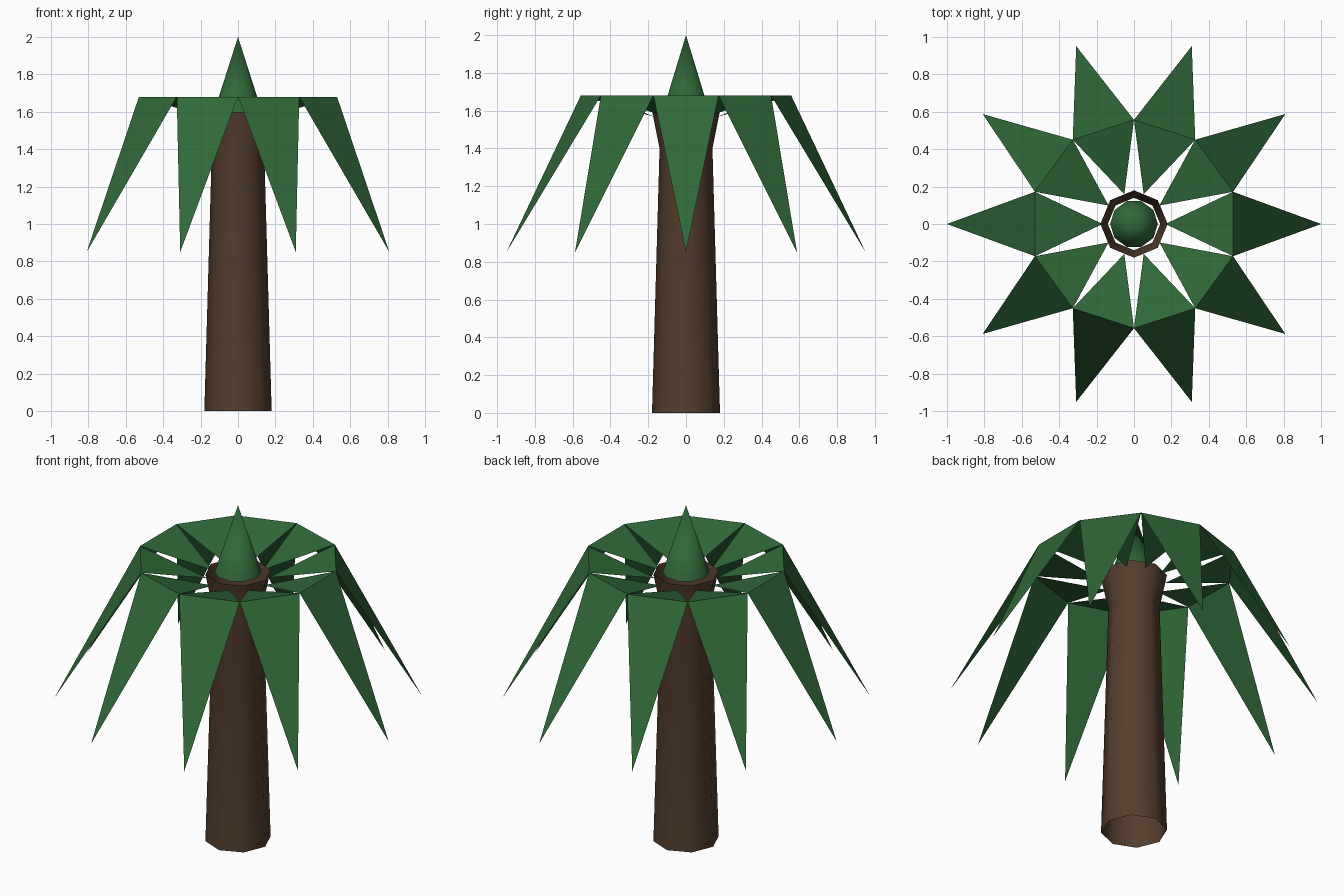
import bpy
from math import cos, sin, pi

if "Cube" in bpy.data.objects:
    bpy.data.objects.remove(bpy.data.objects["Cube"])


def material(name, rgb):
    m = bpy.data.materials.new(name)
    m.diffuse_color = (*rgb, 1)
    m.use_nodes = True
    m.node_tree.nodes["Principled BSDF"].inputs["Base Color"].default_value = m.diffuse_color
    return m


def add_object(name, verts, faces, mat, smooth=False):
    me = bpy.data.meshes.new(name)
    me.from_pydata(verts, [], faces)
    me.materials.append(mat)
    for p in me.polygons:
        p.use_smooth = smooth
    ob = bpy.data.objects.new(name, me)
    bpy.context.collection.objects.link(ob)
    return ob


def polar(r, a, z):
    return (r * cos(a), r * sin(a), z)


green = material("leaf_green", (0.03, 0.14, 0.04))
brown = material("bark_brown", (0.09, 0.048, 0.026))

# Trunk: open eight-sided tube, tapering then flaring at the top
SIDES = 8
profile = [(0.18, 0.0), (0.14, 1.4), (0.18, 1.6)]
verts = [polar(r, 2 * pi * i / SIDES, z) for r, z in profile for i in range(SIDES)]
faces = []
for k in range(len(profile) - 1):
    for i in range(SIDES):
        j = (i + 1) % SIDES
        a, b = k * SIDES, (k + 1) * SIDES
        faces.append((a + i, a + j, b + j, b + i))
add_object("trunk", verts, faces, brown, True)

# Central shoot: ten-sided cone sitting inside the flare
N = 10
verts = [polar(0.128, 2 * pi * i / N, 1.6) for i in range(N)] + [(0, 0, 2.0)]
faces = [(i, (i + 1) % N, N) for i in range(N)]
add_object("central_shoot", verts, faces, green, True)

# Fronds: folded kites whose side corners meet their neighbours
STEP = 2 * pi / N
for i in range(N):
    a = i * STEP
    verts = [polar(0.168, a, 1.565),
             polar(0.557, a - STEP / 2, 1.68),
             polar(0.557, a + STEP / 2, 1.68),
             polar(1.0, a, 0.85)]
    add_object(f"frond_{i + 1}", verts, [(0, 1, 2), (1, 3, 2)], green)
